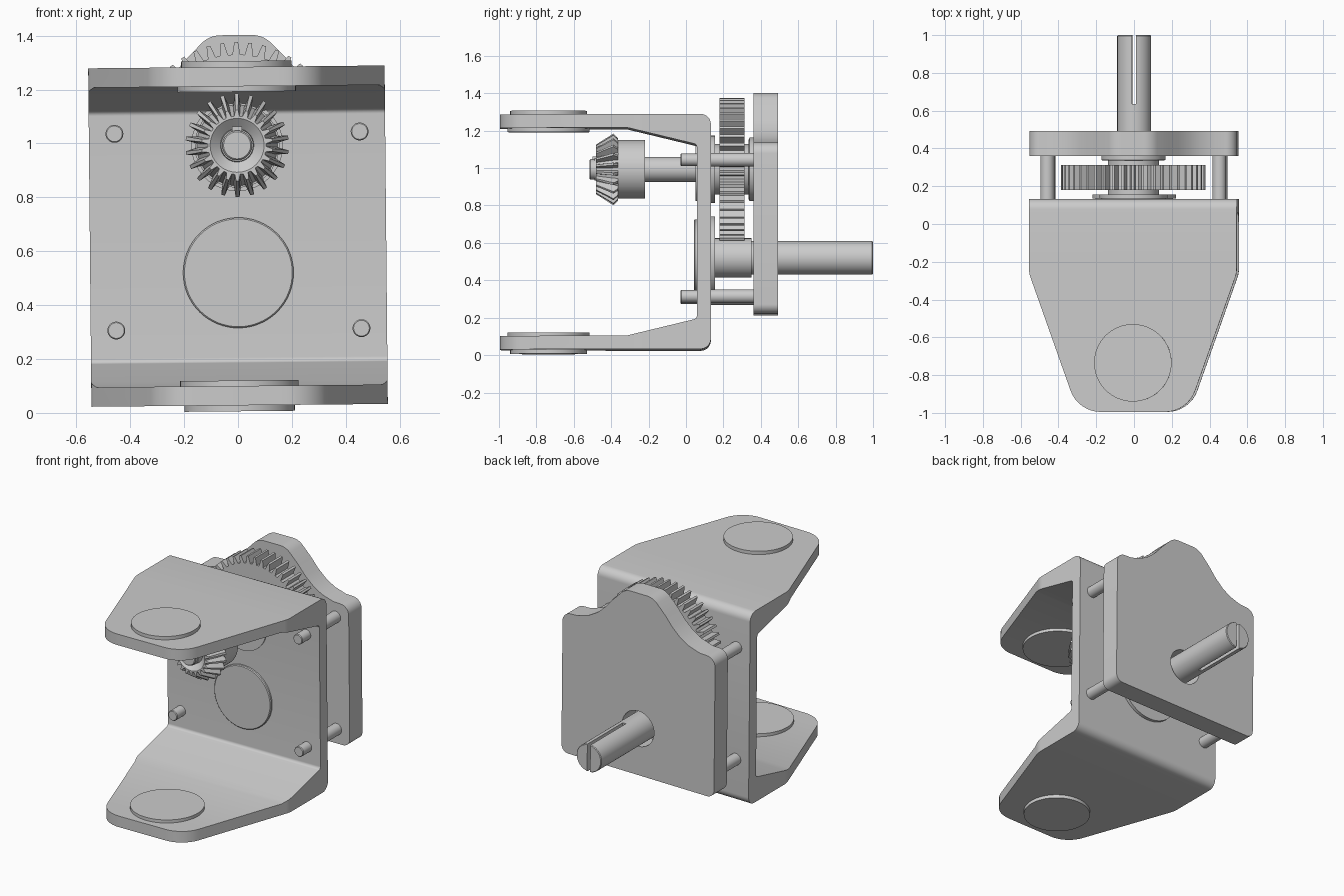
import bpy, bmesh
from math import sin, cos, pi, radians
from mathutils import Vector, Matrix

if "Cube" in bpy.data.objects:
    bpy.data.objects.remove(bpy.data.objects["Cube"])

steel = bpy.data.materials.new("steel_grey")
steel.use_nodes = True
COLOUR = (0.6, 0.6, 0.6, 1)
steel.diffuse_color = COLOUR
steel.node_tree.nodes["Principled BSDF"].inputs["Base Color"].default_value = COLOUR

parts = []


def loft(name, sections):
    """Skin matching point loops and cap both ends."""
    bm = bmesh.new()
    loops = [[bm.verts.new(p) for p in s] for s in sections]
    n = len(loops[0])
    for a, b in zip(loops, loops[1:]):
        for i in range(n):
            j = (i + 1) % n
            bm.faces.new((a[i], a[j], b[j], b[i]))
    bm.faces.new(loops[0])
    bm.faces.new(loops[-1])
    bmesh.ops.recalc_face_normals(bm, faces=bm.faces)
    mesh = bpy.data.meshes.new(name)
    bm.to_mesh(mesh)
    bm.free()
    mesh.materials.append(steel)
    ob = bpy.data.objects.new(name, mesh)
    bpy.context.collection.objects.link(ob)
    parts.append(ob)
    return ob


def fillet(corners, steps=8):
    """Outline from (u, v, radius) corners."""
    out = []
    pts = [Vector(c[:2]) for c in corners]
    for i, p in enumerate(pts):
        r = corners[i][2]
        if r == 0:
            out.append(p)
            continue
        u = (pts[i - 1] - p).normalized()
        w = (pts[(i + 1) % len(pts)] - p).normalized()
        half = u.angle(w) / 2
        centre = p + (u + w).normalized() * r / sin(half)
        tangent = r * cos(half) / sin(half)
        start, end = p + u * tangent - centre, p + w * tangent - centre
        turn = Vector((start.x, start.y, 0)).cross((end.x, end.y, 0)).z
        sweep = (pi - 2 * half) * (1 if turn > 0 else -1)
        for k in range(steps + 1):
            a = sweep * k / steps
            out.append(centre + Matrix.Rotation(a, 2) @ start)
    return out


def prism(name, outline, axis, lo, hi):
    place = {"x": lambda p, h: (h, p[0], p[1]),
             "y": lambda p, h: (p[0], h, p[1]),
             "z": lambda p, h: (p[0], p[1], h)}[axis]
    return loft(name, [[place(p, h) for p in outline] for h in (lo, hi)])


def circle(u, v, r, n=64):
    return [(u + r * cos(2 * pi * k / n), v + r * sin(2 * pi * k / n)) for k in range(n)]


def turned(name, x, z, profile):
    """Turned part along y from (y, radius) pairs."""
    return loft(name, [[(u, y, v) for u, v in circle(x, z, r)] for y, r in profile])


def toothed(name, z, teeth, profile):
    """Gear along y from (y, tip radius, root radius) triples."""
    sections = []
    for y, tip, root in profile:
        loop = []
        for k in range(teeth):
            for shift, r in ((-0.32, root), (-0.13, tip), (0.13, tip), (0.32, root)):
                a = pi / 2 + 2 * pi * (k + shift) / teeth
                loop.append((r * cos(a), y, z + r * sin(a)))
        sections.append(loop)
    return loft(name, sections)


def boolean(ob, cutter, operation):
    mod = ob.modifiers.new("cut", "BOOLEAN")
    mod.object, mod.operation, mod.solver = cutter, operation, "EXACT"
    bpy.context.view_layer.objects.active = ob
    bpy.ops.object.modifier_apply(modifier=mod.name)
    parts.remove(cutter)
    bpy.data.objects.remove(cutter)


def mirrored(half):
    return half + [(-u, v, r) for u, v, r in reversed(half)]


# U-shaped bracket: side profile trimmed to the tapered plan
MID = 0.656
lower = [(0.058, 0.19, 0.02), (-0.315, 0.10, 0), (-1.05, 0.10, 0),
         (-1.05, 0.028, 0), (0.133, 0.028, 0.055)]
upper = [(y, 2 * MID - z, r) for y, z, r in reversed(lower)]
bracket = prism("bracket", fillet(lower + upper), "x", -0.6, 0.6)
plan = fillet(mirrored([(0.55, 0.2, 0), (0.55, -0.26, 0.15), (0.29, -0.995, 0.17)]))
boolean(bracket, prism("plan_cutter", plan, "z", -0.2, 1.6), "INTERSECT")

# Round pivot bushes through both arms
for name, z_out, z_in in (("lower_bush", 0.006, 0.12), ("upper_bush", 1.306, 1.192)):
    prism(name + "_outer", circle(0, -0.735, 0.205), "z", z_out, MID + (z_out - MID) * 0.93)
    prism(name + "_inner", circle(0, -0.735, 0.22), "z", z_in, MID + (z_in - MID) * 1.1)

# Back plate with raised crest and shaft hole
crest = [(0.55, 0.217, 0.05), (0.55, 1.13, 0.06), (0.44, 1.135, 0), (0.36, 1.16, 0),
         (0.3, 1.195, 0), (0.24, 1.25, 0), (0.19, 1.31, 0), (0.1, 1.402, 0.1)]
plate = prism("back_plate", fillet(mirrored(crest)), "y", 0.36, 0.492)
SHAFT_Z, GEAR_Z = 0.52, 0.993
boolean(plate, prism("hole_cutter", circle(0, SHAFT_Z, 0.115), "y", 0.3, 0.6), "DIFFERENCE")

# Spacer pins
for side in (-1, 1):
    for level, z in (("lower", 0.31), ("upper", 1.04)):
        name = level + ("_left_pin" if side > 0 else "_right_pin")
        turned(name, side * 0.455, z, [(-0.03, 0.029), (-0.025, 0.033), (0.13, 0.033),
                                       (0.13, 0.037), (0.37, 0.037)])

# Output shaft with split end, and its bearing
shaft = turned("output_shaft", 0, SHAFT_Z, [(0.1, 0.105), (0.35, 0.105), (0.35, 0.09),
                                            (0.995, 0.09), (1.0, 0.086)])
slot = [(-0.011, 0.635), (0.011, 0.635), (0.011, 1.1), (-0.011, 1.1)]
boolean(shaft, prism("slot_cutter", slot, "z", 0.3, 0.8), "DIFFERENCE")
turned("output_bearing", 0, SHAFT_Z, [(0.042, 0.2), (0.047, 0.205), (0.134, 0.205),
                                      (0.134, 0.222), (0.155, 0.222)])

# Upper shaft, bearings and spur gear
turned("gear_shaft", 0, GEAR_Z, [(-0.515, 0.05), (-0.51, 0.055), (-0.4, 0.055),
                                 (-0.4, 0.067), (0.37, 0.067)])
turned("front_bearing", 0, GEAR_Z, [(0.05, 0.17), (0.134, 0.17), (0.134, 0.18), (0.155, 0.18)])
turned("rear_bearing", 0, GEAR_Z, [(0.335, 0.16), (0.34, 0.17), (0.37, 0.17)])
turned("gear_hub", 0, GEAR_Z, [(0.15, 0.135), (0.34, 0.135)])
toothed("spur_gear", GEAR_Z, 46, [(0.18, 0.383, 0.337), (0.312, 0.383, 0.337)])

# Bevel gear with dished front and shaft key
toothed("bevel_gear", GEAR_Z, 22, [(-0.22, 0.157, 0.157), (-0.364, 0.157, 0.157),
                                   (-0.364, 0.168, 0.15), (-0.388, 0.192, 0.145),
                                   (-0.482, 0.132, 0.108), (-0.482, 0.1, 0.1),
                                   (-0.45, 0.062, 0.062), (-0.49, 0.06, 0.06)])
key = [(-0.018, 1.035), (0.018, 1.035), (0.018, 1.063), (-0.018, 1.063)]
prism("shaft_key", key, "y", -0.5, -0.4)

# Slight roll of the whole assembly, then smooth round surfaces
pivot = Matrix.Translation((0, 0, MID))
roll = pivot @ Matrix.Rotation(radians(-0.55), 4, "Y") @ pivot.inverted()
bpy.ops.object.select_all(action="DESELECT")
for ob in parts:
    ob.data.transform(roll)
    ob.select_set(True)
bpy.context.view_layer.objects.active = bracket
bpy.ops.object.shade_smooth_by_angle(angle=radians(30))
